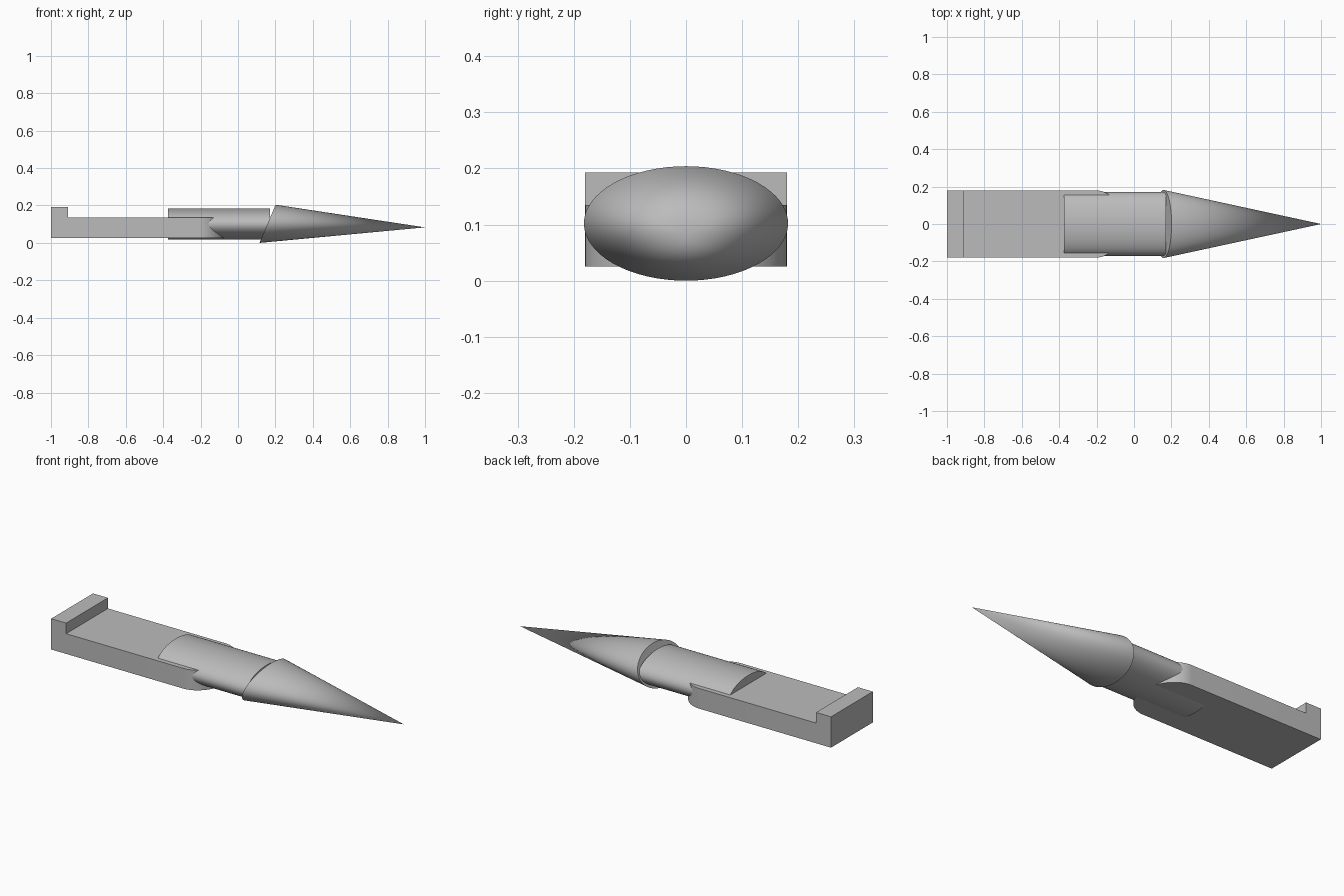
import bpy, bmesh
from math import sin, cos, pi

cube = bpy.data.objects.get("Cube")
if cube:
    bpy.data.objects.remove(cube, do_unlink=True)

grey = bpy.data.materials.new("light grey")
grey.use_nodes = True
colour = (0.5, 0.5, 0.5, 1)
grey.diffuse_color = colour
grey.node_tree.nodes["Principled BSDF"].inputs["Base Color"].default_value = colour


def finish(bm, name):
    """Turn a bmesh into a named, shaded object."""
    bmesh.ops.recalc_face_normals(bm, faces=bm.faces)
    mesh = bpy.data.meshes.new(name)
    bm.to_mesh(mesh)
    bm.free()
    mesh.materials.append(grey)
    obj = bpy.data.objects.new(name, mesh)
    bpy.context.collection.objects.link(obj)
    bpy.ops.object.select_all(action='DESELECT')
    obj.select_set(True)
    bpy.context.view_layer.objects.active = obj
    bpy.ops.object.shade_smooth_by_angle(angle=pi / 6)
    return obj


def extrude(name, outline, move):
    """Extrude a closed planar outline along a vector."""
    bm = bmesh.new()
    face = bm.faces.new([bm.verts.new(p) for p in outline])
    geom = bmesh.ops.extrude_face_region(bm, geom=[face])["geom"]
    verts = [v for v in geom if isinstance(v, bmesh.types.BMVert)]
    bmesh.ops.translate(bm, verts=verts, vec=move)
    return finish(bm, name)


def ring(x, z, ry, rz, lean=0, n=64):
    """Ellipse across the x axis, its top leaning towards +x."""
    return [(x + lean * sin(2 * pi * i / n), ry * cos(2 * pi * i / n),
             z + rz * sin(2 * pi * i / n)) for i in range(n)]


# Flat handle with a rounded front end
HALF, LOW, TOP = 0.18, 0.025, 0.135
arc = [(-0.205 + 0.145 * cos(a), HALF * sin(a), LOW)
       for a in [pi * (i / 32 - 0.5) for i in range(33)]]
extrude("handle", [(-1, -HALF, LOW)] + arc + [(-1, HALF, LOW)], (0, 0, TOP - LOW))

# Raised lip across the back of the handle
lip = [(-1, -HALF, TOP), (-0.91, -HALF, TOP), (-0.91, HALF, TOP), (-1, HALF, TOP)]
extrude("back_lip", lip, (0, 0, 0.058))

# Oval shaft, sunk into the handle and the point
extrude("shaft", ring(-0.375, 0.1, 0.17, 0.083), (0.545, 0, 0))

# Long point on a leaning oval base
bm = bmesh.new()
base = [bm.verts.new(p) for p in ring(0.158, 0.102, 0.182, 0.102, 0.043)]
tip = bm.verts.new((1, 0, 0.083))
bm.faces.new(base)
for a, b in zip(base, base[1:] + base[:1]):
    bm.faces.new((a, b, tip))
finish(bm, "point")
